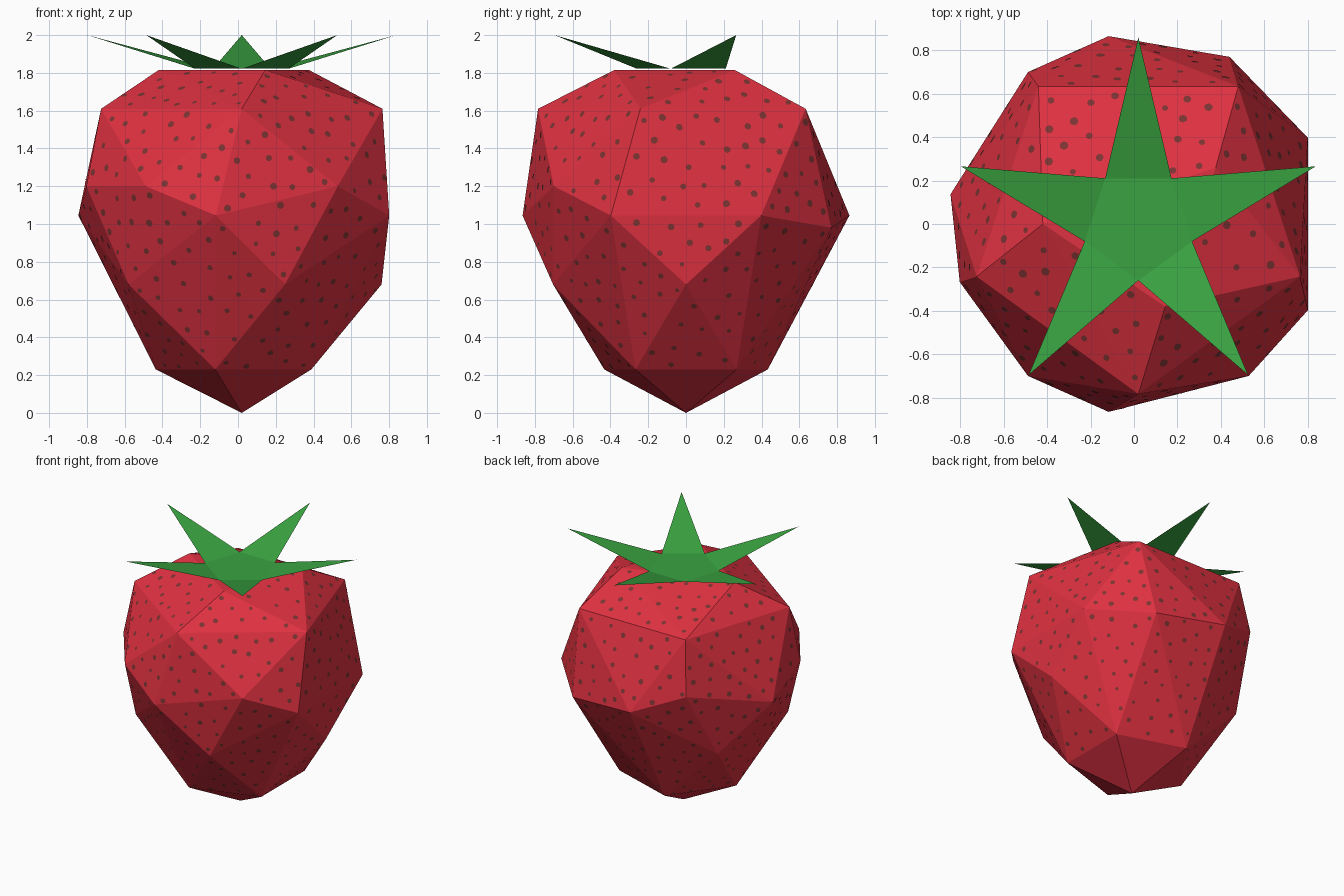
import bpy, bmesh, math, random
from mathutils import Vector

if "Cube" in bpy.data.objects:
    bpy.data.objects.remove(bpy.data.objects["Cube"])

random.seed(4)
CX = 0.02  # axis of the fruit sits slightly off x = 0


def material(name, rgb):
    m = bpy.data.materials.new(name)
    m.diffuse_color = (*rgb, 1)
    m.use_nodes = True
    m.node_tree.nodes["Principled BSDF"].inputs["Base Color"].default_value = m.diffuse_color
    return m


def add_object(name, bm, mat):
    me = bpy.data.meshes.new(name)
    bm.to_mesh(me)
    me.materials.append(mat)
    ob = bpy.data.objects.new(name, me)
    bpy.context.collection.objects.link(ob)
    return ob


def polar(r, deg, z):
    a = math.radians(deg)
    return Vector((CX + r * math.cos(a), r * math.sin(a), z))


red = material("berry red", (0.74, 0.031, 0.052))
brown = material("seed brown", (0.20, 0.034, 0.032))
green = material("leaf green", (0.042, 0.37, 0.053))

# Fruit: rings of points (height, radius, angles) wrapped in a faceted hull
rings = [
    (0.00, 0.0, [0]),
    (0.23, 0.455, [36, 108, 180, 252, 324]),
    (0.68, 0.74, [0, 144, 216, 288]),
    (0.98, 0.877, [61.4]),
    (1.045, 0.876, [27, 99, 171, 261, 333]),
    (1.20, 0.865, [126, 198, 234, 306]),
    (1.61, 0.783, [54, 126, 198, 270, 342]),
    (1.815, 0.44, [36, 180]),
    (1.815, 0.40, [288]),
]
fruit = bmesh.new()
for z, r, angles in rings:
    for a in angles:
        fruit.verts.new(polar(r, a, z))
bmesh.ops.convex_hull(fruit, input=fruit.verts[:])
bmesh.ops.recalc_face_normals(fruit, faces=fruit.faces[:])
add_object("fruit", fruit, red)

# Seeds: small flat plates scattered evenly over the facets
seeds = bmesh.new()
placed = []
for f in fruit.faces:
    centre = f.calc_center_median()
    if centre.z < 0.3 or f.normal.z > 0.97:
        continue
    n = f.normal.copy()
    a, b, c = [v.co for v in f.verts]
    side = (b - a).normalized()
    up = n.cross(side)
    for _ in range(int(f.calc_area() * 1500)):
        u, v = random.random(), random.random()
        if u + v > 1:
            u, v = 1 - u, 1 - v
        p = a + (b - a) * u + (c - a) * v
        # stay clear of facet edges and of other seeds
        if any((p - s).cross((e - s).normalized()).length < 0.022
               for s, e in ((a, b), (b, c), (c, a))):
            continue
        if any((p - q).length < 0.1 for q in placed):
            continue
        placed.append(p)
        r = random.uniform(0.014, 0.021) * (1.0 if p.z > 0.9 else 0.85)
        corners = []
        for k in range(7):
            t = math.tau * k / 7
            corners.append(seeds.verts.new(
                p + n * 0.002 + (side * math.cos(t) + up * math.sin(t)) * r))
        seeds.faces.new(corners)
add_object("seeds", seeds, brown)

# Leaf crown: flat pentagon with five upturned points
crown = bmesh.new()
inner = [crown.verts.new(polar(0.26, 54 + 72 * k, 1.822)) for k in range(5)]
crown.faces.new(inner)
for k in range(5):
    tip = crown.verts.new(polar(0.86, 90 + 72 * k, 2.0))
    crown.faces.new((inner[k], tip, inner[(k + 1) % 5]))
bmesh.ops.recalc_face_normals(crown, faces=crown.faces[:])
crown.faces.ensure_lookup_table()
if crown.faces[0].normal.z < 0:
    bmesh.ops.reverse_faces(crown, faces=crown.faces[:])
add_object("leaf_crown", crown, green)

for bm in (fruit, seeds, crown):
    bm.free()
